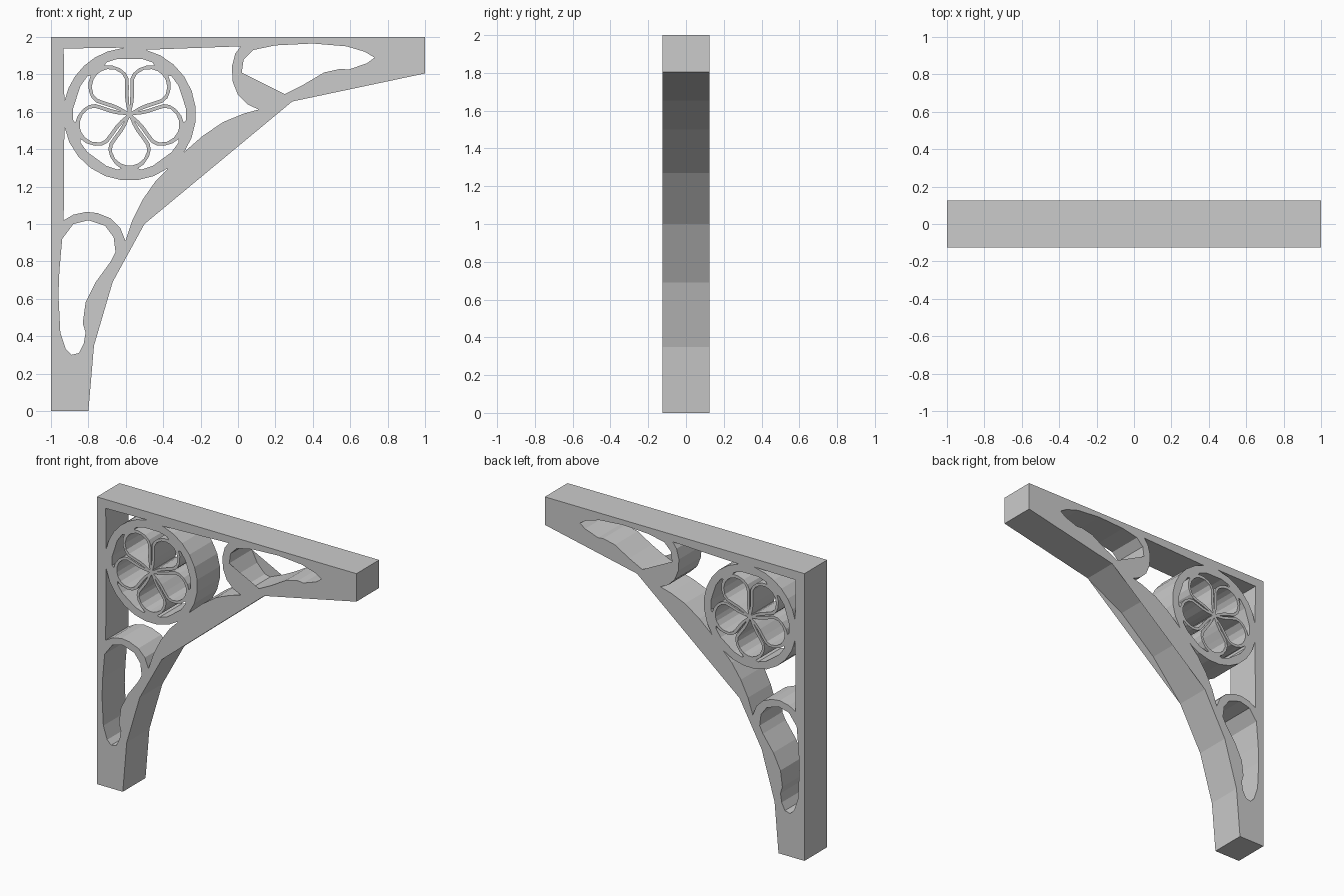
import bpy, bmesh
from math import sin, cos, radians

if "Cube" in bpy.data.objects:
    bpy.data.objects.remove(bpy.data.objects["Cube"])

CX, CZ, R_OUT, R_IN, HALF = -0.58, 1.587, 0.355, 0.303, 0.125


def polar(r, deg):
    return (CX + r * cos(radians(deg)), CZ + r * sin(radians(deg)))


def arc(r, a0, a1, n):
    return [polar(r, a0 + (a1 - a0) * i / n) for i in range(n + 1)]


def mirrored_loop(side, axis):
    """side: (radius, half angle) pairs, mirrored about the axis angle"""
    return ([polar(r, axis + a) for r, a in side] +
            [polar(r, axis - a) for r, a in reversed(side)])


# Outer outline of the bracket
arch = [(-0.5, 1.0), (-0.27, 1.27), (0, 1.5), (0.29, 1.655)]
outline = [(-1, 2), (-1, 0), (-0.8, 0), (-0.77, 0.35), (-0.67, 0.69)] + arch + [(1, 1.805), (1, 2)]

# Openings between frame, ring and arch
corner = [(-0.932, 1.938)] + [(-0.61, 1.943)] + arc(R_OUT, 97, 169, 6)
right_gap = (arc(R_OUT, -35, 76, 8) +
             [(0.015, 1.95), (-0.015, 1.91), (-0.033, 1.84), (-0.028, 1.76), (0.0, 1.69),
              (0.05, 1.64), (0.11, 1.612), (0.03, 1.59), (-0.08, 1.545), (-0.19, 1.47)])
left_gap = (arc(R_OUT, 191, 306, 8) +
            [(-0.44, 1.23), (-0.51, 1.13), (-0.565, 1.02), (-0.602, 0.91), (-0.63, 0.98),
             (-0.68, 1.03), (-0.75, 1.058), (-0.81, 1.065), (-0.88, 1.05), (-0.932, 1.02)])

# Teardrop openings in the two arms
lower_drop = [(-0.88, 1.0), (-0.8, 1.02), (-0.71, 0.99), (-0.665, 0.93), (-0.655, 0.85),
              (-0.68, 0.8), (-0.76, 0.69), (-0.815, 0.58), (-0.83, 0.47), (-0.815, 0.42),
              (-0.825, 0.36), (-0.85, 0.31), (-0.89, 0.3), (-0.92, 0.33), (-0.95, 0.42),
              (-0.96, 0.62), (-0.955, 0.75), (-0.94, 0.92)]
upper_drop = [(0.02, 1.81), (0.03, 1.88), (0.08, 1.93), (0.2, 1.955), (0.4, 1.965),
              (0.58, 1.95), (0.68, 1.92), (0.73, 1.89), (0.69, 1.86), (0.59, 1.825),
              (0.55, 1.83), (0.46, 1.81), (0.35, 1.745), (0.25, 1.695), (0.16, 1.657),
              (0.12, 1.667), (0.06, 1.73)]
loops = [outline, corner, right_gap, left_gap, lower_drop, upper_drop]

# Five-petal rosette: petal openings and the wedges between petals
petal = [(0.02, 6), (0.06, 17), (0.1, 22), (0.15, 27), (0.19, 28.5), (0.22, 25.5),
         (0.25, 18), (0.268, 10), (0.275, 3)]
wedge = [(0.05, 1.5), (0.1, 2.5), (0.15, 1.5), (0.19, 1.5), (0.22, 5), (0.25, 11.5),
         (0.278, 20), (0.293, 27), (R_IN, 24), (R_IN, 12)]
for k in range(5):
    loops.append(mirrored_loop(petal, 54 + 72 * k))
    loops.append(mirrored_loop(wedge, 90 + 72 * k))

# Fill and extrude the profile
curve = bpy.data.curves.new("bracket_profile", 'CURVE')
curve.dimensions = '2D'
curve.fill_mode = 'BOTH'
curve.extrude = HALF
for pts in loops:
    s = curve.splines.new('POLY')
    s.points.add(len(pts) - 1)
    for p, (x, z) in zip(s.points, pts):
        p.co = (x, z, 0, 1)
    s.use_cyclic_u = True
bracket = bpy.data.objects.new("bracket", curve)
bpy.context.collection.objects.link(bracket)
bracket.rotation_euler = (radians(90), 0, 0)
bpy.context.view_layer.objects.active = bracket
bracket.select_set(True)
bpy.ops.object.convert(target='MESH')
bpy.ops.object.transform_apply(location=False, rotation=True, scale=False)
bpy.ops.object.shade_flat()

# Thin webs on front and back: below the arch and across the upper teardrop
bm = bmesh.new()
for y in (-HALF, HALF):
    for pts in (arch, [upper_drop[0], *upper_drop[:-5:-1], upper_drop[13]]):
        unique = list(dict.fromkeys(pts))
        face = bm.faces.new([bm.verts.new((x, y, z)) for x, z in unique])
        face.normal_update()
        if face.normal.y * y < 0:
            face.normal_flip()
mesh = bpy.data.meshes.new("face_webs")
bm.to_mesh(mesh)
bm.free()
bpy.context.collection.objects.link(bpy.data.objects.new("face_webs", mesh))
